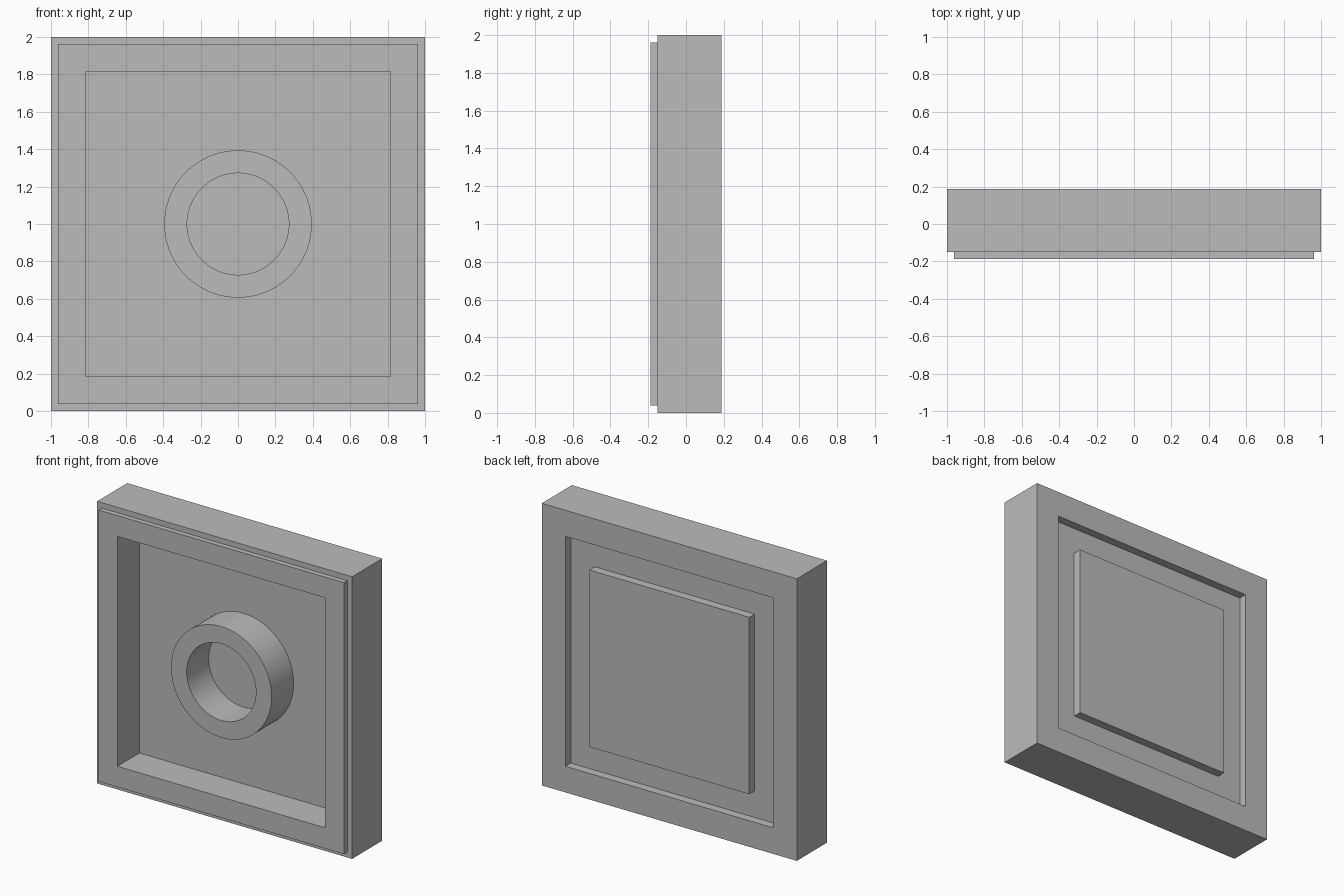
import bpy, bmesh, math

cube = bpy.data.objects.get("Cube")
if cube:
    bpy.data.objects.remove(cube, do_unlink=True)

grey = bpy.data.materials.new("plain grey")
grey.use_nodes = True
grey.diffuse_color = (0.5, 0.5, 0.5, 1)
grey.node_tree.nodes["Principled BSDF"].inputs["Base Color"].default_value = grey.diffuse_color


def loft(name, profile, sides, cap_start=False, cap_end=False, smooth=False):
    """Skin regular polygons about the y axis; profile holds (radius, y), four sides give squares."""
    bm = bmesh.new()
    scale, turn = (math.sqrt(2), math.pi / 4) if sides == 4 else (1, 0)
    loops = []
    for radius, y in profile:
        angles = [turn + math.tau * i / sides for i in range(sides)]
        loops.append([bm.verts.new((radius * scale * math.cos(a), y, radius * scale * math.sin(a)))
                      for a in angles])
    for a, b in zip(loops, loops[1:]):
        for i in range(sides):
            j = (i + 1) % sides
            bm.faces.new((a[i], a[j], b[j], b[i]))
    if cap_start:
        bm.faces.new(loops[0])
    if cap_end:
        bm.faces.new(loops[-1][::-1])
    # Outward direction: the profile runs from the front centre around to the back
    bmesh.ops.recalc_face_normals(bm, faces=bm.faces)
    mesh = bpy.data.meshes.new(name)
    bm.to_mesh(mesh)
    bm.free()
    mesh.materials.append(grey)
    obj = bpy.data.objects.new(name, mesh)
    obj.location.z = 1
    bpy.context.collection.objects.link(obj)
    if smooth:
        bpy.ops.object.select_all(action='DESELECT')
        obj.select_set(True)
        bpy.context.view_layer.objects.active = obj
        bpy.ops.object.shade_smooth_by_angle(angle=math.radians(30))
    return obj


FRONT, STEP, BACK = -0.187, -0.15, 0.187
FLOOR, REAR_FLOOR = 0.06, 0.127
OPENING, PANEL = 0.815, 0.627

# Square tray: front pocket, stepped front lip, outer walls, rear pocket and raised rear panel
loft("square_body", [
    (OPENING, FLOOR), (OPENING, FRONT), (0.962, FRONT), (0.962, STEP),
    (1, STEP), (1, BACK), (OPENING, BACK), (OPENING, REAR_FLOOR),
    (PANEL, REAR_FLOOR), (PANEL, BACK)], 4, cap_start=True, cap_end=True)

# Round collar standing on the pocket floor, flush with the front lip
loft("centre_collar", [
    (0.272, FLOOR), (0.272, FRONT), (0.394, FRONT), (0.394, FLOOR), (0.272, FLOOR)],
    96, smooth=True)
